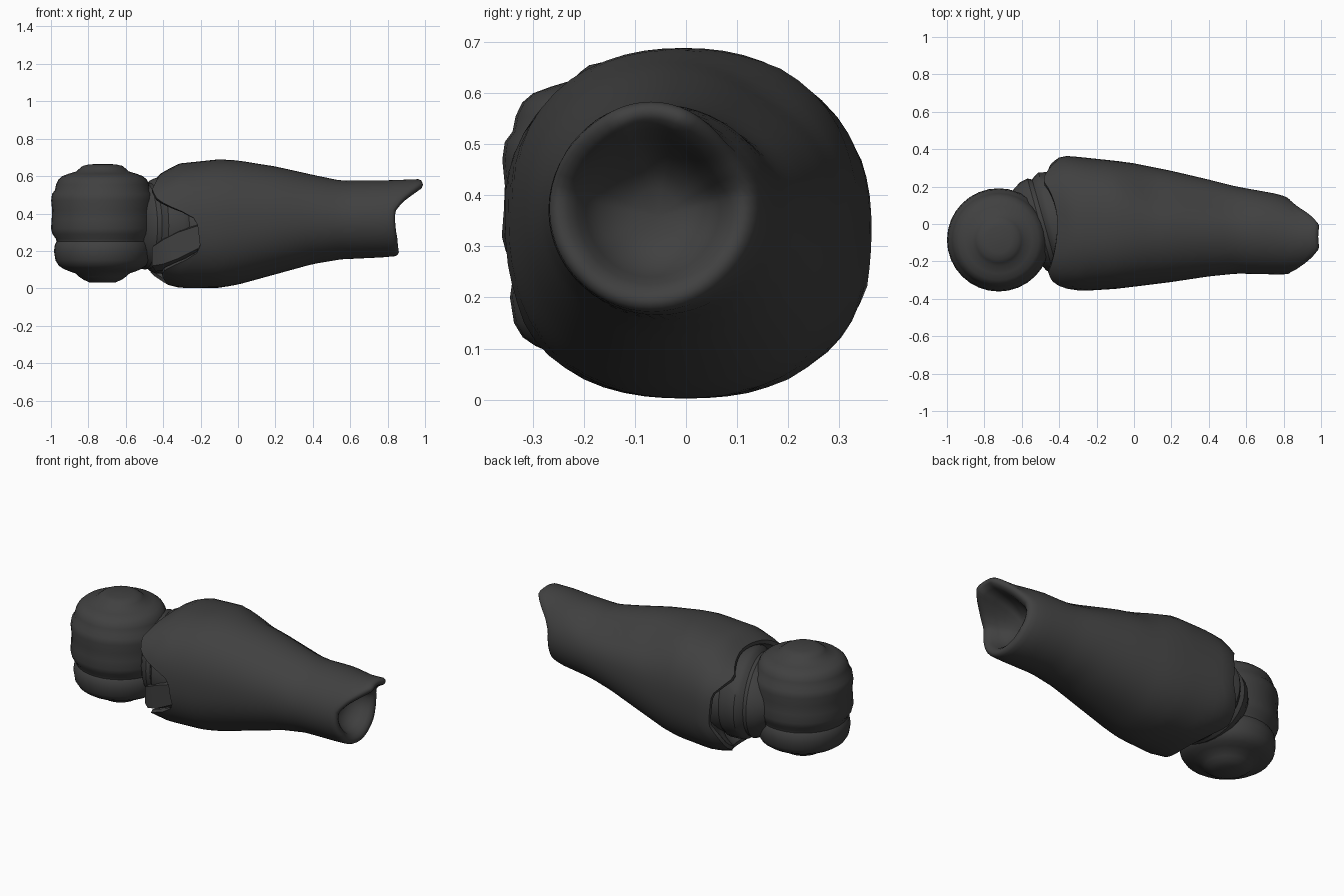
import bpy, bmesh, math
from math import sin, cos, pi, radians

if "Cube" in bpy.data.objects:
    bpy.data.objects.remove(bpy.data.objects["Cube"])

metal = bpy.data.materials.new("dark_grey")
metal.diffuse_color = (0.052, 0.052, 0.052, 1)
metal.use_nodes = True
metal.node_tree.nodes["Principled BSDF"].inputs["Base Color"].default_value = metal.diffuse_color


def interp(table, x):
    """Piecewise linear lookup; each row is (key, value, value, ...)."""
    if x <= table[0][0]:
        return table[0][1:]
    for p, q in zip(table, table[1:]):
        if x <= q[0]:
            t = (x - p[0]) / (q[0] - p[0])
            return tuple(a + (b - a) * t for a, b in zip(p[1:], q[1:]))
    return table[-1][1:]


def loft(name, rings, angle=35):
    """Skin a list of equal-length rings and close both ends."""
    bm = bmesh.new()
    vs = [[bm.verts.new(p) for p in r] for r in rings]
    n = len(rings[0])
    for a, b in zip(vs, vs[1:]):
        for i in range(n):
            j = (i + 1) % n
            bm.faces.new((a[i], a[j], b[j], b[i]))
    bm.faces.new(vs[0][::-1])
    bm.faces.new(vs[-1])
    bmesh.ops.recalc_face_normals(bm, faces=bm.faces)
    me = bpy.data.meshes.new(name)
    bm.to_mesh(me)
    bm.free()
    me.materials.append(metal)
    ob = bpy.data.objects.new(name, me)
    bpy.context.collection.objects.link(ob)
    bpy.ops.object.select_all(action='DESELECT')
    ob.select_set(True)
    bpy.context.view_layer.objects.active = ob
    bpy.ops.object.shade_smooth_by_angle(angle=radians(angle))
    return ob


# Sleeve outline: x, ymin, ymax, zmin, zmax
SECTION = [(-0.55, -.29, .29, .08, .55), (-0.45, -.33, .335, .045, .59),
           (-0.38, -.355, .365, .02, .635), (-0.31, -.36, .36, .002, .668),
           (-0.1, -.347, .338, .003, .69), (0, -.335, .325, .02, .686),
           (0.2, -.31, .285, .075, .655), (0.4, -.28, .238, .13, .61),
           (0.55, -.265, .20, .155, .578), (0.78, -.27, .158, .166, .577),
           (0.87, -.265, .12, .175, .58), (1.0, -.24, .105, .2, .585)]
# Sleeve end positions by relative height (-1 bottom, 1 top)
FRONT_EDGE = [(-1, -.37), (-.8, -.41), (-.68, -.39), (-.55, -.29), (-.4, -.2),
              (.08, -.22), (.35, -.37), (.5, -.43), (.7, -.46), (1, -.41)]
BACK_EDGE = [(-1, -.37), (-.8, -.47), (-.5, -.45), (-.2, -.40), (.4, -.41),
             (.75, -.49), (1, -.41)]
WRIST_EDGE = [(-1, .86), (-.6, .875), (.2, .875), (.5, .915), (.75, .965), (.92, .997), (1, .985)]
N = 56


def section_point(x, a, shrink=0.0):
    y0, y1, z0, z1 = interp(SECTION, x)
    ry, rz = (y1 - y0) / 2 - shrink, (z1 - z0) / 2 - shrink
    # section is boxier at the elbow and round at the wrist
    n = interp([(-.47, 3.0), (-.35, 2.4), (-.1, 2.3), (.6, 2.0)], x)[0]
    k = (abs(cos(a)) ** n + abs(sin(a)) ** n) ** (-1 / n)
    # flattened panel on the upper back, bounded by a diagonal crease
    depth = interp([(-.1, 0), (.1, .11), (.45, .12), (.7, 0)], x)[0]
    k -= depth * math.exp(-((a - radians(52)) / radians(27)) ** 2)
    return (x, (y0 + y1) / 2 + ry * cos(a) * k, (z0 + z1) / 2 + rz * sin(a) * k)


def sleeve_ring(u, shrink=0.0, dx=0.0):
    ring = []
    for i in range(N):
        a = 2 * pi * i / N
        left = interp(FRONT_EDGE if cos(a) < 0 else BACK_EDGE, sin(a))[0]
        right = interp(WRIST_EDGE, sin(a))[0] - 0.035 * cos(a) ** 2
        x, y, z = section_point(left + u * (right - left), a, shrink)
        ring.append((x + dx, y, z))
    return ring


def wrist_dish(scale, depth):
    """Ring of the hollow in the wrist, flattening toward its floor."""
    return [((0.84 - depth) + (x - 0.84) * scale ** 3,
             -.055 + (y + .055) * scale, .36 + (z - .36) * scale)
            for x, y, z in sleeve_ring(1, 0.045)]


# Forearm sleeve: recessed elbow end, body, rolled lip, hollow wrist end
rings = [sleeve_ring(0, 0.10, 0.12), sleeve_ring(0, 0.05, 0.06), sleeve_ring(0, 0.02)]
rings += [sleeve_ring(i / 28) for i in range(28)]
rings += [sleeve_ring(.985), sleeve_ring(.996, .007), sleeve_ring(1, 0.02),
          sleeve_ring(1, .035, -.006)]
rings += [wrist_dish(s, d) for s, d in ((.95, .02), (.85, .055), (.7, .085), (.5, .105),
                                        (.3, .115), (.05, .118))]
loft("forearm_sleeve", rings, 50)

# Stepped collar between the elbow and the sleeve: x, radius y, radius z
COLLAR = [(-.58, .19, .17), (-.54, .235, .215), (-.50, .255, .235), (-.475, .25, .23),
          (-.46, .27, .245), (-.44, .288, .255), (-.36, .29, .26), (-.33, .275, .245),
          (-.28, .288, .26), (-.08, .29, .25)]
loft("elbow_collar", [[(x - .07 * cos(a), -.012 + ry * cos(a), .335 + rz * sin(a))
                       for a in (2 * pi * i / 32 for i in range(32))]
                      for x, ry, rz in COLLAR])

# Angular bracket set in the front notch: x, y, zmin, zmax
loft("front_bracket", [[(x, y, z0), (x, y, z1), (x + .02, -.2, z1 + .03), (x + .02, -.2, z0 - .03)]
                       for x, y, z0, z1 in ((-.46, -.23, .12, .22), (-.40, -.29, .13, .26),
                                            (-.32, -.32, .16, .3), (-.2, -.325, .22, .34))], 30)

# Elbow drum turned around a vertical axis: radius, z
DRUM = [(.002, .03), (.07, .032), (.10, .045), (.125, .062), (.145, .08), (.18, .092),
        (.21, .105), (.235, .122), (.252, .15), (.26, .2), (.255, .235), (.246, .25),
        (.25, .265), (.268, .29), (.276, .32), (.272, .37), (.27, .42), (.275, .47),
        (.27, .505), (.255, .525), (.249, .555), (.236, .582), (.215, .6), (.18, .613),
        (.14, .625), (.122, .642), (.105, .655), (.07, .663), (.002, .665)]
loft("elbow_drum", [[(-.724 + r * cos(a), -.085 + r * sin(a), z)
                     for a in (2 * pi * i / 32 for i in range(32))] for r, z in DRUM], 40)
